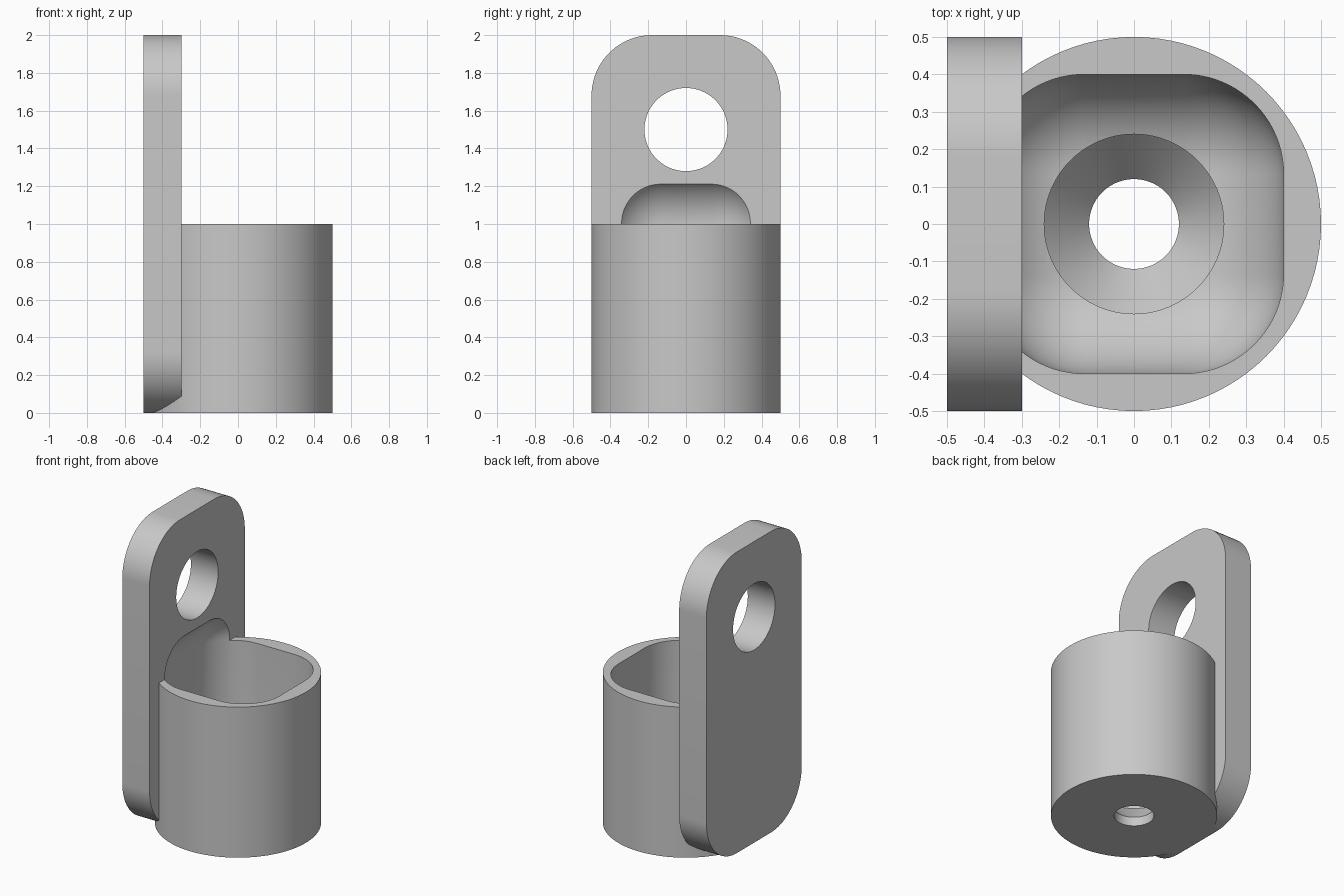
import bpy, bmesh, math
from mathutils import Matrix, Vector

cube = bpy.data.objects.get("Cube")
if cube:
    bpy.data.objects.remove(cube, do_unlink=True)

grey = bpy.data.materials.new("plain grey")
grey.use_nodes = True
colour = (0.58, 0.58, 0.58, 1)
grey.diffuse_color = colour
grey.node_tree.nodes["Principled BSDF"].inputs["Base Color"].default_value = colour


def finish(name, bm):
    mesh = bpy.data.meshes.new(name)
    bmesh.ops.recalc_face_normals(bm, faces=bm.faces)
    bm.to_mesh(mesh)
    bm.free()
    mesh.materials.append(grey)
    obj = bpy.data.objects.new(name, mesh)
    bpy.context.collection.objects.link(obj)
    return obj


def cone(name, r_low, r_high, z_low, z_high, turn=Matrix()):
    bm = bmesh.new()
    place = turn @ Matrix.Translation((0, 0, (z_low + z_high) / 2))
    bmesh.ops.create_cone(bm, cap_ends=True, segments=96, radius1=r_low,
                          radius2=r_high, depth=z_high - z_low, matrix=place)
    return finish(name, bm)


def rounded_box(name, low, high, radius, only_along_x=False):
    low, high = Vector(low), Vector(high)
    bm = bmesh.new()
    bmesh.ops.create_cube(bm, size=1, matrix=Matrix.Translation((low + high) / 2)
                          @ Matrix.Diagonal((*(high - low), 1)))
    edges = [e for e in bm.edges if not only_along_x
             or abs(e.verts[0].co.x - e.verts[1].co.x) > 0.01]
    bmesh.ops.bevel(bm, geom=edges, offset=radius, offset_type='OFFSET',
                    segments=20, profile=0.5, affect='EDGES', clamp_overlap=True)
    return finish(name, bm)


def combine(target, other, operation):
    mod = target.modifiers.new(operation, 'BOOLEAN')
    mod.operation, mod.object, mod.solver = operation, other, 'EXACT'
    bpy.ops.object.select_all(action='DESELECT')
    bpy.context.view_layer.objects.active = target
    target.select_set(True)
    bpy.ops.object.modifier_apply(modifier=mod.name)
    bpy.data.objects.remove(other, do_unlink=True)


# Round cup joined to the upright mounting plate
holder = cone("cup_with_mounting_plate", 0.5, 0.5, 0, 1)
plate = rounded_box("plate", (-0.5, -0.5, 0), (-0.3, 0.5, 2), 0.32, True)
combine(holder, plate, 'UNION')

# Soft-cornered pocket that also bites into the plate
pocket = rounded_box("pocket", (-0.4, -0.4, 0.2), (0.4, 0.4, 1.27), 0.267)
combine(holder, pocket, 'DIFFERENCE')

# Countersunk drain hole in the floor
combine(holder, cone("head_cut", 0.24, 0.24, 0.19, 0.4), 'DIFFERENCE')
combine(holder, cone("countersink_cut", 0.12, 0.24, 0.06, 0.19), 'DIFFERENCE')
combine(holder, cone("shaft_cut", 0.12, 0.12, -0.1, 0.3), 'DIFFERENCE')

# Hanging hole through the plate
across = Matrix.Translation((0, 0, 1.5)) @ Matrix.Rotation(math.pi / 2, 4, 'Y')
combine(holder, cone("hanging_cut", 0.22, 0.22, -0.7, 0.7, across), 'DIFFERENCE')

bpy.ops.object.shade_smooth_by_angle(angle=math.radians(25))
